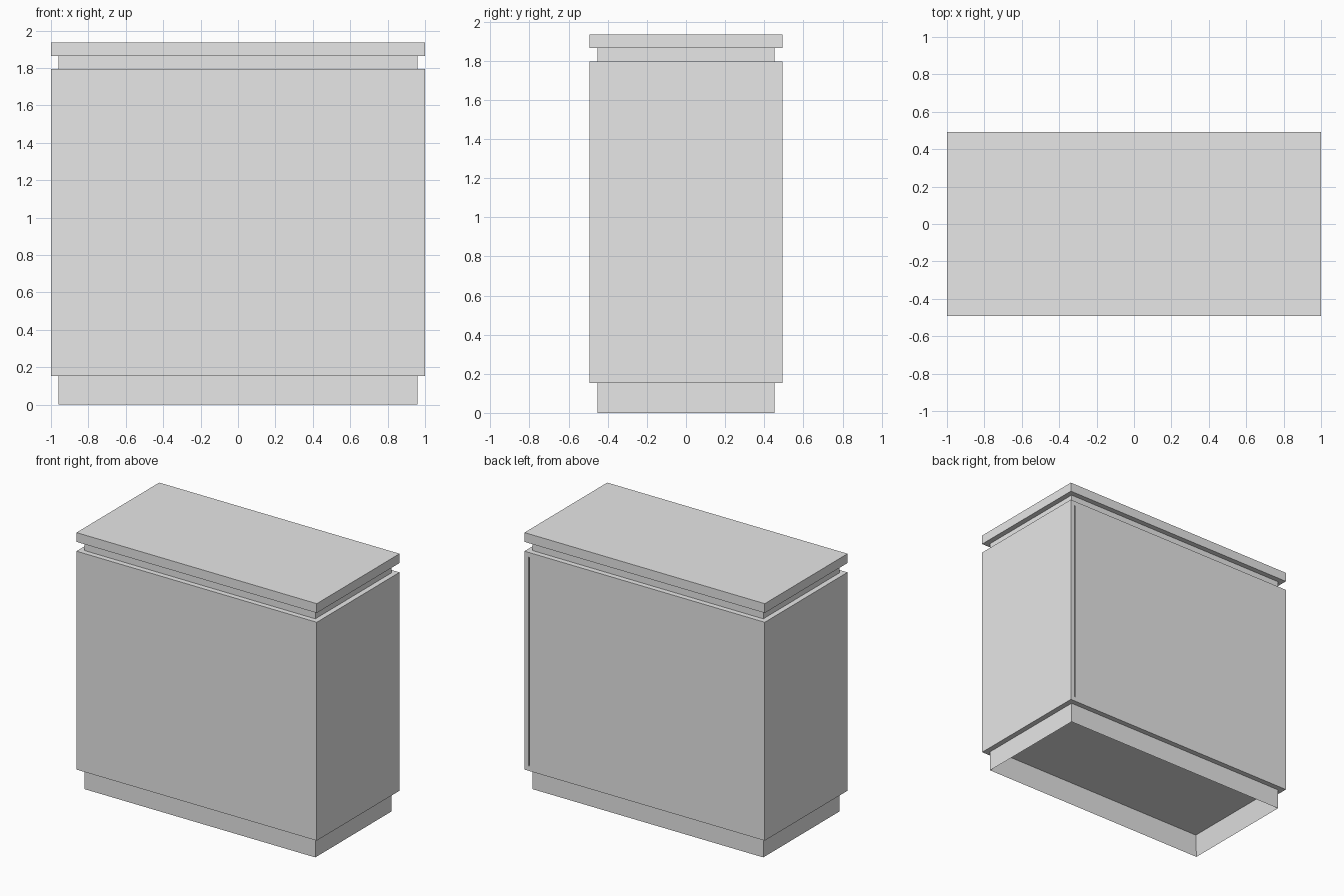
import bpy
import bmesh
from mathutils import Vector

if "Cube" in bpy.data.objects:
    bpy.data.objects.remove(bpy.data.objects["Cube"], do_unlink=True)

# Overall sizes
HX, HY = 1.0, 0.492            # half width and depth of body and lid
PX, PY = 0.96, 0.452           # half width and depth of plinth and neck
Z_BODY, Z_NECK, Z_LID, Z_TOP = 0.152, 1.795, 1.865, 1.935
BOARD = 0.036                  # board thickness

grey = bpy.data.materials.new("plain_grey")
grey.use_nodes = True
colour = (0.8, 0.8, 0.8, 1.0)
grey.diffuse_color = colour
grey.node_tree.nodes["Principled BSDF"].inputs["Base Color"].default_value = colour


def block(bm, hx, hy, z0, z1):
    """Add a box centred on the z axis and return its faces."""
    verts = bmesh.ops.create_cube(bm, size=1)["verts"]
    for v in verts:
        v.co = Vector((v.co.x * 2 * hx, v.co.y * 2 * hy, z0 + (v.co.z + 0.5) * (z1 - z0)))
    return list({f for v in verts for f in v.link_faces})


def finish(bm, name):
    """Turn the bmesh into a named object."""
    bmesh.ops.recalc_face_normals(bm, faces=bm.faces[:])
    mesh = bpy.data.meshes.new(name)
    bm.to_mesh(mesh)
    bm.free()
    mesh.materials.append(grey)
    obj = bpy.data.objects.new(name, mesh)
    bpy.context.collection.objects.link(obj)
    return obj


# Plinth: box hollowed from below, with a rim one board thick
bm = bmesh.new()
faces = block(bm, PX, PY, 0.0, Z_BODY)
bottom = min(faces, key=lambda f: f.calc_center_median().z)
bmesh.ops.inset_region(bm, faces=[bottom], thickness=BOARD, use_even_offset=True)
for v in bottom.verts:
    v.co.z = Z_BODY - 0.002
finish(bm, "plinth")

# Body: box with a narrow upright slot in the back, next to the left side
bm = bmesh.new()
block(bm, HX, HY, Z_BODY, Z_NECK)
slot_x, slot_z = (0.958, 0.968), (Z_BODY + BOARD, Z_NECK - BOARD)
cuts = [((x, 0, 0), (1, 0, 0)) for x in slot_x] + [((0, 0, z), (0, 0, 1)) for z in slot_z]
for point, normal in cuts:
    bmesh.ops.bisect_plane(bm, geom=bm.verts[:] + bm.edges[:] + bm.faces[:],
                           plane_co=point, plane_no=normal)
target = Vector((sum(slot_x) / 2, HY, sum(slot_z) / 2))
slot = min(bm.faces, key=lambda f: (f.calc_center_median() - target).length)
slot = bmesh.ops.extrude_discrete_faces(bm, faces=[slot])["faces"][0]
for v in slot.verts:
    v.co.y -= 0.015
finish(bm, "cabinet_body")

# Recessed neck under the lid
bm = bmesh.new()
block(bm, PX, PY, Z_NECK, Z_LID)
finish(bm, "recessed_neck")

# Lid
bm = bmesh.new()
block(bm, HX, HY, Z_LID, Z_TOP)
finish(bm, "lid")
